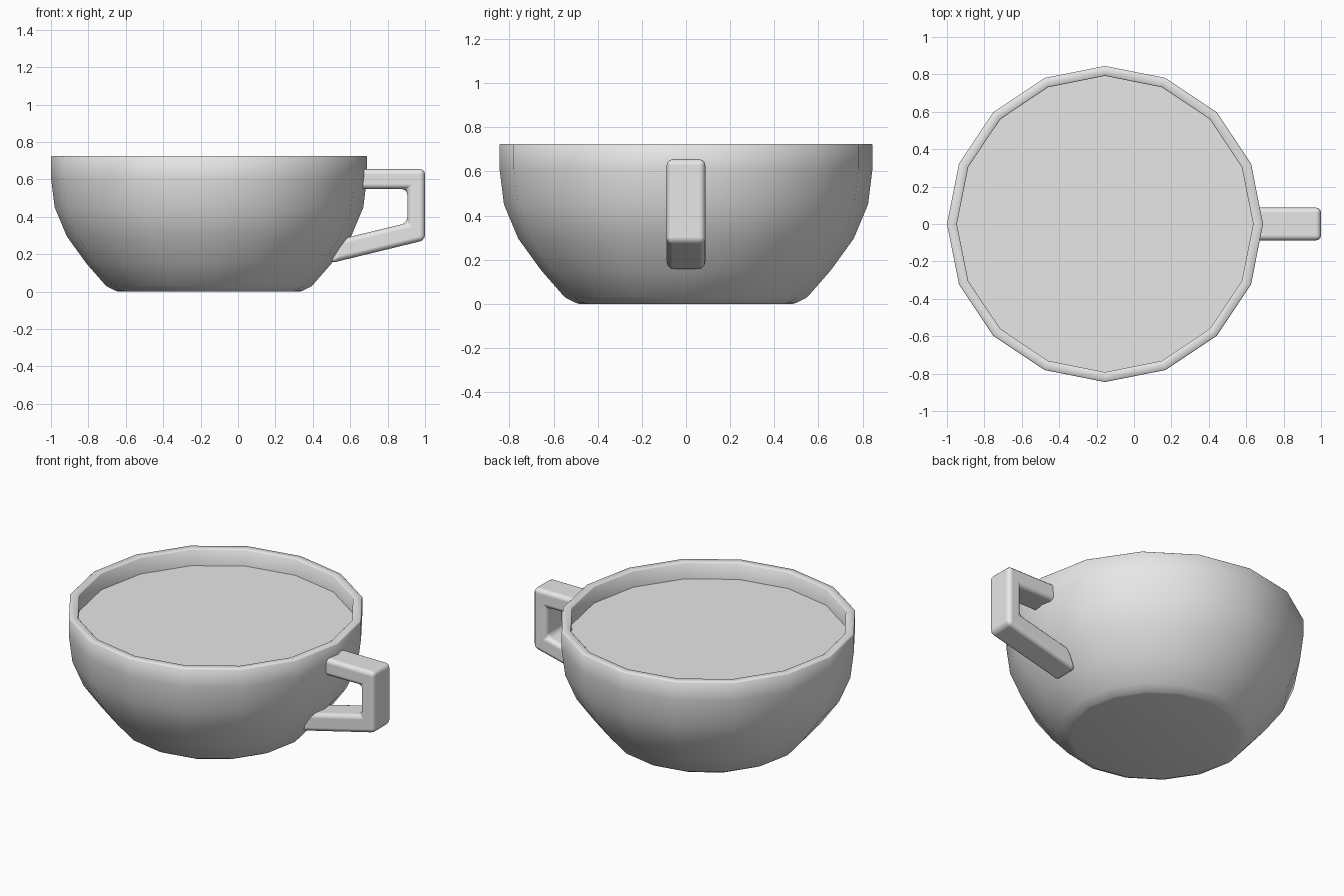
import bpy
import bmesh
from math import cos, sin, tau

if "Cube" in bpy.data.objects:
    bpy.data.objects.remove(bpy.data.objects["Cube"], do_unlink=True)

SIDES = 16
CENTRE_X = -0.155

grey = bpy.data.materials.new("light_grey")
grey.use_nodes = True
colour = (0.8, 0.8, 0.8, 1)
grey.diffuse_color = colour
grey.node_tree.nodes["Principled BSDF"].inputs["Base Color"].default_value = colour


def finish(name, bm, smooth=True):
    """Turn a bmesh into a named object in the scene."""
    bmesh.ops.recalc_face_normals(bm, faces=bm.faces)
    for face in bm.faces:
        face.smooth = smooth
    mesh = bpy.data.meshes.new(name)
    bm.to_mesh(mesh)
    bm.free()
    mesh.materials.append(grey)
    obj = bpy.data.objects.new(name, mesh)
    bpy.context.collection.objects.link(obj)
    return obj


def ring(bm, radius, z):
    angles = [tau * i / SIDES for i in range(SIDES)]
    return [bm.verts.new((CENTRE_X + radius * cos(a), radius * sin(a), z)) for a in angles]


# Bowl: outer wall from the base up, over the rim, and down the inner wall
profile = [(0.50, 0.004), (0.55, 0.03), (0.655, 0.15), (0.76, 0.295), (0.825, 0.45),
           (0.845, 0.61), (0.845, 0.72), (0.84, 0.725), (0.797, 0.725), (0.792, 0.72),
           (0.792, 0.61), (0.77, 0.46), (0.71, 0.32), (0.61, 0.18), (0.50, 0.06)]
bm = bmesh.new()
rings = [ring(bm, r, z) for r, z in profile]
for low, high in zip(rings, rings[1:]):
    for i in range(SIDES):
        j = (i + 1) % SIDES
        bm.faces.new((low[i], low[j], high[j], high[i]))
base = ring(bm, 0.485, 0)
for i in range(SIDES):
    j = (i + 1) % SIDES
    bm.faces.new((base[i], base[j], rings[0][j], rings[0][i]))
bm.faces.new(base)
bm.faces.new(rings[-1])
finish("bowl", bm)

# Drink: flat surface a little below the rim
bm = bmesh.new()
bm.faces.new(ring(bm, 0.792, 0.622))
drink = finish("drink_surface", bm, smooth=False)
if drink.data.polygons[0].normal.z < 0:
    drink.data.flip_normals()

# Handle: angular side profile given a width, then rounded edges
outline = [(0.64, 0.655), (0.995, 0.655), (0.995, 0.275), (0.49, 0.152),
           (0.54, 0.28), (0.90, 0.367), (0.90, 0.548), (0.64, 0.548)]
bm = bmesh.new()
side = bm.faces.new([bm.verts.new((x, -0.088, z)) for x, z in outline])
grown = bmesh.ops.extrude_face_region(bm, geom=[side])["geom"]
new_verts = [g for g in grown if isinstance(g, bmesh.types.BMVert)]
bmesh.ops.translate(bm, vec=(0, 0.176, 0), verts=new_verts)
handle = finish("handle", bm)
bevel = handle.modifiers.new("rounded_edges", 'BEVEL')
bevel.width = 0.028
bevel.segments = 3
bevel.limit_method = 'ANGLE'
bevel.harden_normals = True

# Centre the rightmost handle face on the frame limit
handle.location.x = 1.0 - 0.995
